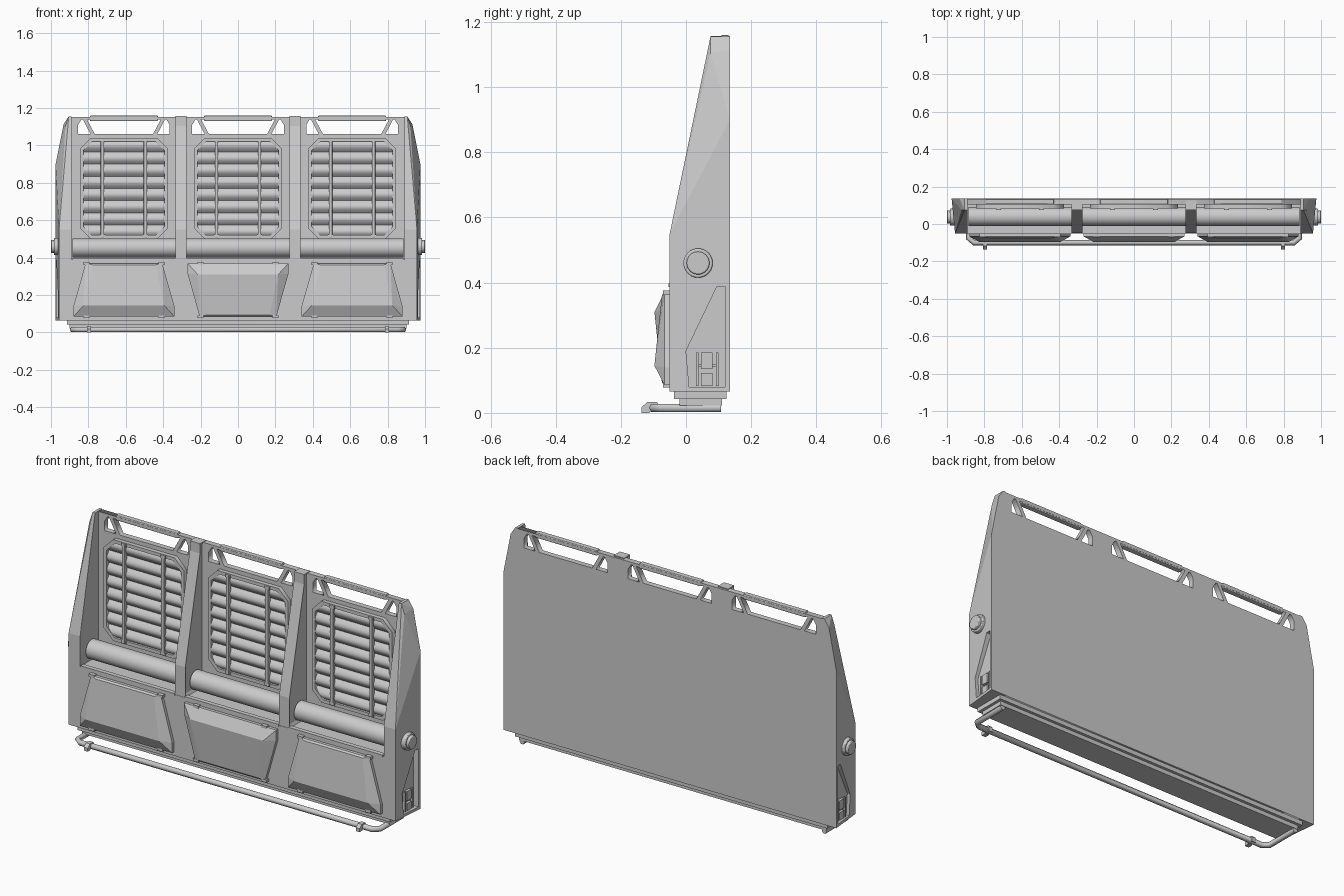
import bpy, bmesh, math
from mathutils import Vector

if "Cube" in bpy.data.objects:
    bpy.data.objects.remove(bpy.data.objects["Cube"])

BAYS = (-0.61, 0.0, 0.61)


def finish(name, bm):
    bmesh.ops.recalc_face_normals(bm, faces=bm.faces)
    me = bpy.data.meshes.new(name)
    bm.to_mesh(me)
    bm.free()
    ob = bpy.data.objects.new(name, me)
    bpy.context.collection.objects.link(ob)
    return ob


def activate(ob):
    bpy.ops.object.select_all(action='DESELECT')
    ob.select_set(True)
    bpy.context.view_layer.objects.active = ob


def smooth(ob):
    activate(ob)
    bpy.ops.object.shade_smooth_by_angle(angle=math.radians(35))
    return ob


def hull(name, pts):
    bm = bmesh.new()
    for p in pts:
        bm.verts.new(p)
    bmesh.ops.convex_hull(bm, input=bm.verts[:])
    bmesh.ops.dissolve_limit(bm, angle_limit=0.01, verts=bm.verts[:], edges=bm.edges[:])
    return finish(name, bm)


def prism(name, yz, x0, x1, inset=0):
    """Extrude a (y, z) profile along x; optionally sink panels into both ends."""
    bm = bmesh.new()
    a = [bm.verts.new((x0, *p)) for p in yz]
    b = [bm.verts.new((x1, *p)) for p in yz]
    caps = [bm.faces.new(a), bm.faces.new(b[::-1])]
    for i in range(len(yz)):
        j = (i + 1) % len(yz)
        bm.faces.new((a[i], b[i], b[j], a[j]))
    bmesh.ops.recalc_face_normals(bm, faces=bm.faces)
    if inset:
        bmesh.ops.inset_individual(bm, faces=caps, thickness=inset, depth=-0.008)
    return finish(name, bm)


def box(name, x, y, z, bevel=0):
    ob = prism(name, [(y[0], z[0]), (y[1], z[0]), (y[1], z[1]), (y[0], z[1])], *x)
    if bevel:
        m = ob.modifiers.new('bevel', 'BEVEL')
        m.width, m.segments = bevel, 2
    return ob


def cylinder(name, x0, x1, y, z, r, n=32, bevel=0):
    ring = [(y + r * math.cos(2 * math.pi * i / n), z + r * math.sin(2 * math.pi * i / n)) for i in range(n)]
    ob = prism(name, ring, x0, x1)
    if bevel:
        m = ob.modifiers.new('bevel', 'BEVEL')
        m.width, m.segments = bevel, 2
    return smooth(ob)


def plate(name, loops, y0, y1):
    """Flat plate from (x, z) outlines; inner outlines become holes."""
    cu = bpy.data.curves.new(name, 'CURVE')
    cu.dimensions, cu.fill_mode, cu.extrude = '2D', 'BOTH', (y1 - y0) / 2
    for loop in loops:
        sp = cu.splines.new('POLY')
        sp.points.add(len(loop) - 1)
        for p, (x, z) in zip(sp.points, loop):
            p.co = (x, z, 0, 1)
        sp.use_cyclic_u = True
    ob = bpy.data.objects.new(name, cu)
    ob.rotation_euler.x = math.pi / 2
    ob.location.y = (y0 + y1) / 2
    bpy.context.collection.objects.link(ob)
    activate(ob)
    bpy.ops.object.convert(target='MESH')
    return ob


def octagon(cx, cz, hw, hh, c):
    q = [(hw, hh - c), (hw - c, hh), (c - hw, hh), (-hw, hh - c), (-hw, c - hh), (c - hw, -hh), (hw - c, -hh), (hw, c - hh)]
    return [(cx + x, cz + z) for x, z in q]


# back plate with strutted handle windows
loops = [[(-.89, .065), (.89, .065), (.89, 1.152), (-.89, 1.152)]]
for c in BAYS:
    loops.append([(c - .155, 1.06), (c + .155, 1.06), (c + .197, 1.138), (c - .197, 1.138)])
    for s in (-1, 1):
        loops.append([(c + s * x, z) for x, z in
                      ((.178, 1.06), (.245, 1.06), (.245, 1.11), (.228, 1.138), (.219, 1.138))])
plate('back_plate', loops, .105, .135)

# lower housing, ledge lip and stepped base
box('lower_housing', (-.89, .89), (-.05, .11), (.065, .39))
box('base_upper_step', (-.915, .915), (-.037, .125), (.043, .066))
box('base_lower_step', (-.9, .9), (-.02, .11), (.022, .044))

# end fins with recessed side pocket
for s in (-1, 1):
    pts = [(.89, -.05, .065), (.89, -.05, .55), (.89, .075, 1.105), (.89, .075, 1.155),
           (.89, .135, 1.155), (.89, .135, .065),
           (.957, -.05, .065), (.957, -.05, .55), (.922, .075, 1.105), (.905, .075, 1.155),
           (.975, .135, .065), (.975, .135, .9), (.932, .135, 1.115), (.905, .135, 1.155)]
    fin = hull('end_fin', [(s * x, y, z) for x, y, z in pts])
    cut = prism('pocket_cutter', [(0, .19), (.01, .08), (.12, .08), (.12, .388), (.095, .388)], s * .945, s * 1.02)
    cut.hide_render = True
    m = fin.modifiers.new('pocket', 'BOOLEAN')
    m.operation, m.object, m.solver = 'DIFFERENCE', cut, 'EXACT'
    activate(fin)
    bpy.ops.object.modifier_apply(modifier='pocket')
    bpy.data.objects.remove(cut)
    # latch inside the pocket
    xs = (s * .94, s * .958)
    for y in (.03, .092):
        box('latch_rail', xs, (y, y + .008), (.082, .185))
    box('latch_upper', xs, (.046, .082), (.135, .185))
    box('latch_lower', xs, (.046, .082), (.082, .122))
    box('latch_pin', (s * .94, s * .953), (.036, .094), (.142, .150))
    # axle knob
    cylinder('knob_base', s * .95, s * .985, .037, .46, .045, bevel=.004)
    cylinder('knob_cap', s * .98, s * 1.0, .037, .46, .035, bevel=.004)

# dividers between the bays
for s in (-1, 1):
    rib = [(-.048, .39), (-.048, .55), (.075, 1.105), (.075, 1.157), (.125, 1.157), (.125, .39)]
    prism('divider', rib, s * .275, s * .335, inset=.02)

for c in BAYS:
    # roller and ledge lip
    cylinder('roller', c - .275, c + .275, .04, .452, .05, 36)
    box('ledge_lip', (c - .275, c + .275), (-.054, -.03), (.386, .397))

    # louvred screen: convex slats clipped to an octagon
    zc, hw, hh, ch, n, k = .77, .222, .26, .045, 8, 6
    bm = bmesh.new()
    for i in range(n):
        prev = None
        for j in range(k + 1):
            z = zc - hh + 2 * hh * (i + j / k) / n
            w = hw - max(0, abs(z - zc) - (hh - ch))
            y = .104 - .02 * math.sin(math.pi * j / k)
            row = [bm.verts.new((c + t * w, y, z)) for t in (-1, 1)]
            row += [bm.verts.new((c + t * w, .106, z)) for t in (1, -1)]
            if prev:
                for e in range(4):
                    f = (e + 1) % 4
                    bm.faces.new((prev[e], prev[f], row[f], row[e]))
            prev = row
    smooth(finish('louvre_slats', bm))
    plate('screen_frame', [octagon(c, zc, .235, .268, .055), octagon(c, zc, .217, .25, .047)], .083, .106)
    for s in (-1, 1):
        x = c + s * .115
        box('screen_rod', (x - .009, x + .009), (.074, .095), (.507, 1.035), .003)
        for z in (.507, 1.02):
            box('rod_bracket', (x - .014, x + .014), (.076, .106), (z, z + .016))

    # handle grip
    box('handle_grip', (c - .182, c + .182), (.106, .134), (1.13, 1.16), .006)

    # wedge cover; the middle one is upside down
    flip = c == 0
    pts = []
    for s in (-1, 1):
        outline = [(.27, .085), (.27, .14), (.205, .37)]
        pts += [(s * x, y, z) for x, z in outline for y in (-.045, -.066)]
        pts += [(s * .215, -.097, .145), (s * .17, -.074, .362)]
    fz = lambda z: .455 - z if flip else z
    hull('wedge_cover', [(c + x, y, fz(z)) for x, y, z in pts])
    for s in (-1, 1):
        x = c + s * .2
        for z in (.078, .362):
            box('cover_clip', (x - .016, x + .016), (-.07, -.045), (z, z + .014))

# tubular foot loop
cu = bpy.data.curves.new('foot_loop', 'CURVE')
cu.dimensions, cu.bevel_depth, cu.bevel_resolution, cu.use_fill_caps = '3D', .0145, 1, True
path = [(-.885, .108), (-.885, -.075), (-.855, -.1), (.855, -.1), (.885, -.075), (.885, .108)]
sp = cu.splines.new('POLY')
sp.points.add(len(path) - 1)
for p, (x, y) in zip(sp.points, path):
    p.co = (x, y, .0155, 1)
loop = bpy.data.objects.new('foot_loop', cu)
bpy.context.collection.objects.link(loop)
activate(loop)
bpy.ops.object.convert(target='MESH')

# hooked feet on the loop
for s in (-1, 1):
    prism('foot_hook', [(-.136, 0), (-.136, .018), (-.118, .034), (-.09, .034), (-.084, .026), (-.084, .004), (-.112, .004), (-.112, 0)],
          s * .785, s * .808)
